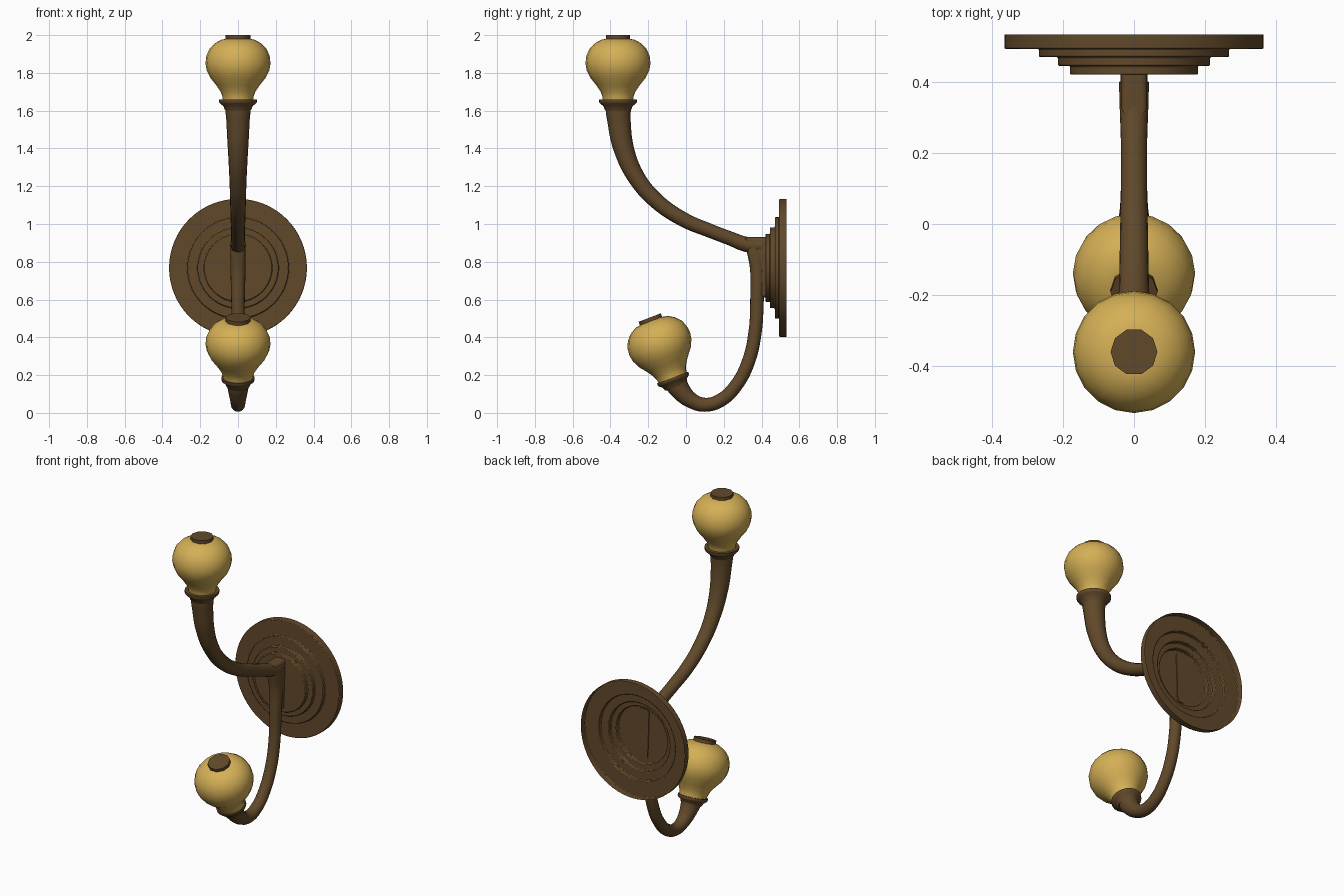
import bpy, bmesh, math
from mathutils import Matrix, Vector

default = bpy.data.objects.get("Cube")
if default:
    bpy.data.objects.remove(default, do_unlink=True)


def material(name, rgb):
    m = bpy.data.materials.new(name)
    m.use_nodes = True
    m.diffuse_color = (*rgb, 1)
    bsdf = m.node_tree.nodes["Principled BSDF"]
    bsdf.inputs["Base Color"].default_value = (*rgb, 1)
    bsdf.inputs["Roughness"].default_value = 0.6
    return m


BRONZE = material("dark bronze", (0.12, 0.066, 0.023))
GOLD = material("pale gold", (0.66, 0.43, 0.092))


def smooth(ob, angle=40):
    bpy.ops.object.select_all(action='DESELECT')
    ob.select_set(True)
    bpy.context.view_layer.objects.active = ob
    bpy.ops.object.shade_smooth_by_angle(angle=math.radians(angle))


def finish(bm, name, mat):
    bmesh.ops.recalc_face_normals(bm, faces=bm.faces)
    mesh = bpy.data.meshes.new(name)
    bm.to_mesh(mesh)
    bm.free()
    mesh.materials.append(mat)
    ob = bpy.data.objects.new(name, mesh)
    bpy.context.collection.objects.link(ob)
    return ob


def lathe(name, profile, mat, segments, place):
    """Revolve (radius, height) points about z, then move into place."""
    bm = bmesh.new()
    verts = [bm.verts.new((r, 0, h)) for r, h in profile]
    edges = [bm.edges.new(pair) for pair in zip(verts, verts[1:])]
    bmesh.ops.spin(bm, geom=verts + edges, axis=(0, 0, 1), cent=(0, 0, 0),
                   angle=math.tau, steps=segments)
    bmesh.ops.remove_doubles(bm, verts=bm.verts, dist=0.0005)
    bm.transform(place)
    ob = finish(bm, name, mat)
    smooth(ob)
    return ob


def tube(name, points, mat):
    """Tapered round bar through (y, z, radius) points."""
    curve = bpy.data.curves.new(name, 'CURVE')
    curve.dimensions = '3D'
    curve.bevel_depth = 1
    curve.bevel_resolution = 6
    curve.resolution_u = 6
    curve.use_fill_caps = True
    spline = curve.splines.new('BEZIER')
    spline.radius_interpolation = 'CARDINAL'
    spline.bezier_points.add(len(points) - 1)
    for p, (y, z, r) in zip(spline.bezier_points, points):
        p.co = (0, y, z)
        p.radius = r
        p.handle_left_type = p.handle_right_type = 'AUTO'
    curve.materials.append(mat)
    ob = bpy.data.objects.new(name, curve)
    bpy.context.collection.objects.link(ob)
    bpy.ops.object.select_all(action='DESELECT')
    ob.select_set(True)
    bpy.context.view_layer.objects.active = ob
    bpy.ops.object.convert(target='MESH')
    ob = bpy.context.object
    ob.name = name
    smooth(ob)


# Wall plate: a hollow stepped shell, open at the back
steps = [(0.18, 0.42), (0.214, 0.445), (0.268, 0.47), (0.365, 0.493)]
profile = [(0, steps[0][1])]
for (r, y), depth in zip(steps, [s[1] for s in steps[1:]] + [0.533]):
    profile += [(r, y), (r, depth)]
to_wall = Matrix.Translation((0, 0, 0.768)) @ Matrix.Rotation(-math.pi / 2, 4, 'X')
plate = lathe("wall_plate", profile, BRONZE, 64, to_wall)
bevel = plate.modifiers.new("soft_edges", 'BEVEL')
bevel.width = 0.004
bevel.segments = 2
bevel.limit_method = 'ANGLE'

# Arms
tube("upper_arm", [
    (-0.36, 1.63, 0.068), (-0.355, 1.55, 0.062), (-0.33, 1.4, 0.054),
    (-0.265, 1.25, 0.046), (-0.16, 1.125, 0.042), (-0.01, 1.022, 0.039),
    (0.12, 0.967, 0.037), (0.23, 0.925, 0.037), (0.32, 0.892, 0.04),
    (0.40, 0.885, 0.042)], BRONZE)
tube("lower_arm", [
    (0.355, 0.89, 0.04), (0.378, 0.77, 0.04), (0.376, 0.6, 0.036),
    (0.366, 0.43, 0.035), (0.33, 0.27, 0.035), (0.265, 0.145, 0.035),
    (0.185, 0.068, 0.036), (0.1, 0.043, 0.037), (0.025, 0.068, 0.042),
    (-0.03, 0.12, 0.053), (-0.058, 0.165, 0.06)], BRONZE)

# Web joining both arms to the plate, its end showing inside the shell
bm = bmesh.new()
bmesh.ops.create_cube(bm, size=1)
for v in bm.verts:
    top = v.co.z > 0
    front = 0.31 if top else 0.375
    v.co = Vector((math.copysign(0.038 if top else 0.027, v.co.x),
                   0.425 if v.co.y > 0 else front, 0.93 if top else 0.61))
upright = [e for e in bm.edges if abs(e.verts[0].co.y - e.verts[1].co.y) > 0.02]
bmesh.ops.bevel(bm, geom=upright, offset=0.02, segments=4, profile=0.5,
                affect='EDGES')
smooth(finish(bm, "arm_web", BRONZE))

# Collar, knob and cap at the end of each arm
collar = [(0, -0.06), (0.066, -0.06), (0.072, -0.05), (0.078, -0.035),
          (0.095, -0.022), (0.1, -0.015), (0.1, 0), (0, 0)]
knob = [(0, -0.005), (0.08, -0.005), (0.082, 0.015), (0.092, 0.04),
        (0.115, 0.075), (0.147, 0.115), (0.166, 0.155), (0.172, 0.19),
        (0.168, 0.228), (0.153, 0.264), (0.126, 0.294), (0.09, 0.315),
        (0.06, 0.321), (0, 0.323)]
cap = [(0, 0.31), (0.066, 0.31), (0.066, 0.34), (0, 0.34)]

for side, y, z, tilt, size in (("upper", -0.36, 1.66, 0, 1),
                               ("lower", -0.071, 0.187, 20.9, 0.88)):
    place = Matrix.Translation((0, y, z)) @ Matrix.Rotation(math.radians(tilt), 4, 'X')
    lathe(side + "_collar", [(r * size, h * size) for r, h in collar],
          BRONZE, 20, place)
    lathe(side + "_knob", knob, GOLD, 20, place)
    lathe(side + "_cap", cap, BRONZE, 10, place)
